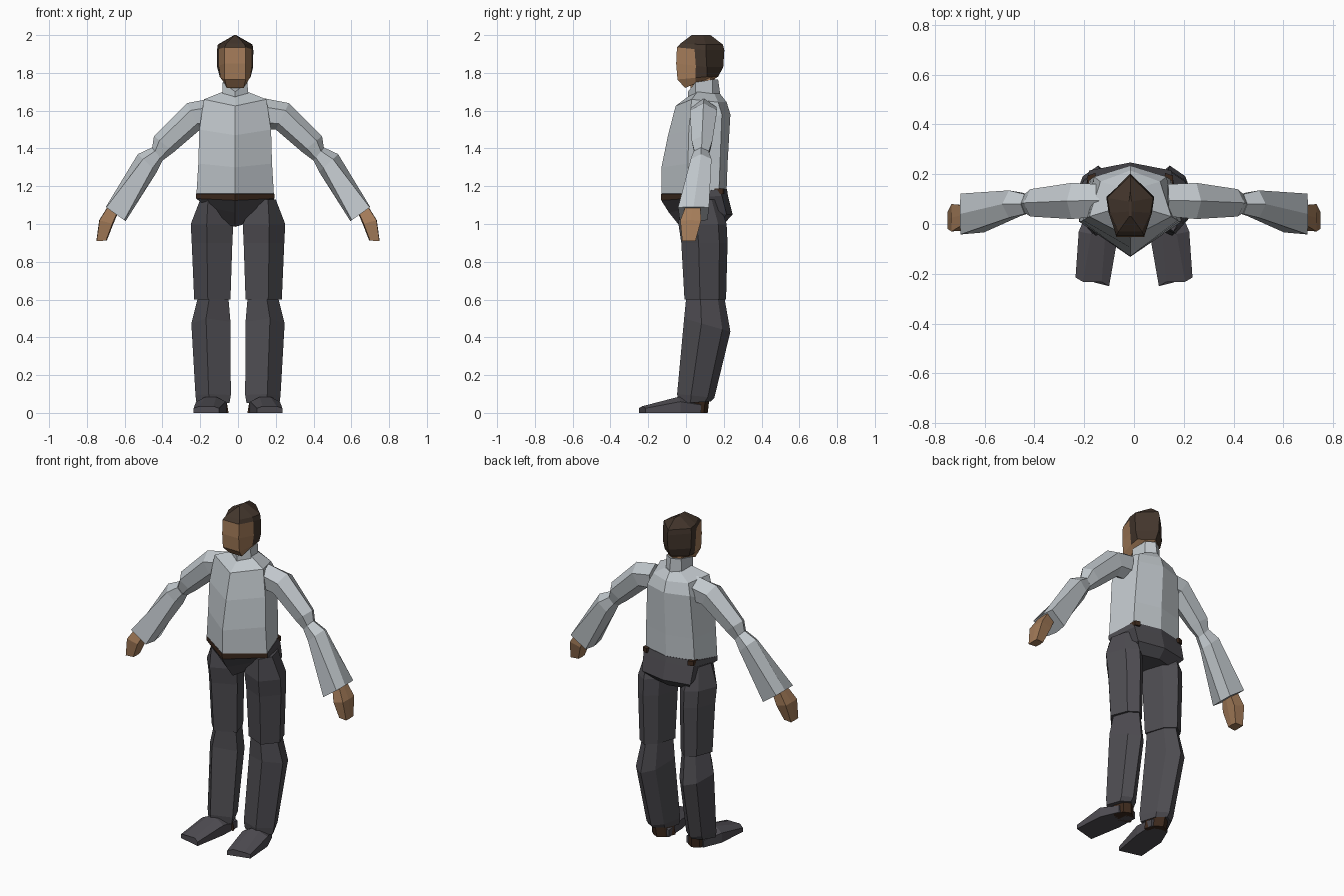
import bpy, bmesh

def material(name, rgb):
    m = bpy.data.materials.new(name)
    m.diffuse_color = (*rgb, 1)
    return m

SHIRT = material("pale grey shirt", (0.53, 0.57, 0.60))
CLOTH = material("dark grey trousers", (0.075, 0.072, 0.082))
SHOE = material("dark grey shoe", (0.078, 0.073, 0.085))
SKIN = material("skin", (0.37, 0.20, 0.10))
HAIR = material("dark brown hair", (0.055, 0.036, 0.025))
LEATHER = material("brown leather", (0.045, 0.022, 0.012))
CX = -0.015  # centre line of trunk and head

def loft(name, rings, mats, rule=None, mirror=False):
    """Skin a list of equal-length point rings, with closed ends."""
    bm = bmesh.new()
    s = -1 if mirror else 1
    vs = [[bm.verts.new((s * x, y, z)) for x, y, z in r] for r in rings]
    n = len(vs[0])
    for a, b in zip(vs, vs[1:]):
        for i in range(n):
            j = (i + 1) % n
            bm.faces.new((a[i], a[j], b[j], b[i]))
    bm.faces.new(vs[0][::-1])
    bm.faces.new(vs[-1])
    bmesh.ops.recalc_face_normals(bm, faces=bm.faces)
    if rule:
        for f in bm.faces:
            f.material_index = rule(f.calc_center_median(), f.normal)
    me = bpy.data.meshes.new(name)
    bm.to_mesh(me)
    bm.free()
    for m in mats:
        me.materials.append(m)
    ob = bpy.data.objects.new(name, me)
    bpy.context.collection.objects.link(ob)
    return ob

def pair(name, rings, mats, rule=None):
    loft("right_" + name, rings, mats, rule)
    loft("left_" + name, rings, mats, rule, True)

def trunk(ws, wb, yf, ys, yb, ybk, zf, zs, zb):
    """Hexagonal trunk section: ridge in front and behind, two corners each side."""
    return [(CX, yf, zf), (CX + ws, ys, zs), (CX + wb, yb, zb),
            (CX, ybk, zb), (CX - wb, yb, zb), (CX - ws, ys, zs)]

# torso
loft("shirt_torso", [
    trunk(0.205, 0.165, -0.13, 0.01, 0.175, 0.215, 1.155, 1.155, 1.18),
    trunk(0.195, 0.160, -0.13, 0.01, 0.18, 0.22, 1.30, 1.32, 1.32),
    trunk(0.19, 0.145, -0.095, 0.015, 0.19, 0.235, 1.47, 1.50, 1.58),
    trunk(0.165, 0.12, -0.055, 0.03, 0.17, 0.215, 1.625, 1.66, 1.645),
    trunk(0.065, 0.05, 0.005, 0.06, 0.15, 0.18, 1.67, 1.70, 1.69)], [SHIRT])

# collar and neck
loft("collar", [
    trunk(0.068, 0.055, 0.01, 0.05, 0.14, 0.185, 1.65, 1.66, 1.66),
    trunk(0.066, 0.05, 0.01, 0.05, 0.14, 0.17, 1.70, 1.75, 1.765)], [SHIRT])
loft("neck", [trunk(0.05, 0.045, 0.025, 0.06, 0.13, 0.15, z, z, z)
              for z in (1.68, 1.80)], [SKIN])

# pelvis with the belt across its front
loft("pelvis", [
    trunk(0.207, 0.168, -0.132, 0.01, 0.178, 0.217, 1.16, 1.16, 1.185),
    trunk(0.207, 0.17, -0.131, 0.01, 0.19, 0.222, 1.125, 1.135, 1.15),
    trunk(0.15, 0.165, -0.09, 0.04, 0.215, 0.247, 1.06, 1.09, 1.05),
    trunk(0.05, 0.12, -0.03, 0.06, 0.17, 0.20, 0.985, 1.0, 1.0)],
    [CLOTH, LEATHER], lambda c, n: int(c.z > 1.13 and n.y < -0.2 and n.z < 0.8))

# small belt patches at the back of the hips
for s in (-1, 1):
    loft("hip_patch", [[(CX + s * x, y, z) for x, y in
         ((0.135, 0.17), (0.171, 0.15), (0.171, 0.195), (0.14, 0.205))]
         for z in (1.16, 1.188)], [LEATHER])

# legs: six-sided sections inside a box, narrower behind
LEG = ((0.25, -1), (1, -0.25), (0.6, 0.65), (0, 1), (-0.6, 0.55), (-1, -0.5))

def leg(x0, x1, y0, y1, zf, zb=None):
    zb = zf if zb is None else zb
    return [((x0 + x1) / 2 + u * (x1 - x0) / 2, (y0 + y1) / 2 + v * (y1 - y0) / 2,
             zf + (zb - zf) * (v + 1) / 2) for u, v in LEG]

pair("thigh", [leg(0.09, 0.20, -0.03, 0.17, 1.13),
               leg(0.025, 0.25, -0.04, 0.215, 1.0),
               leg(0.03, 0.245, -0.025, 0.22, 0.9),
               leg(0.04, 0.232, -0.008, 0.212, 0.6)], [CLOTH])
pair("shin", [leg(0.05, 0.215, 0.0, 0.205, 0.6),
              leg(0.04, 0.247, -0.01, 0.235, 0.5, 0.43),
              leg(0.038, 0.225, -0.047, 0.15, 0.10, 0.08),
              leg(0.045, 0.22, -0.04, 0.13, 0.05, 0.06)], [CLOTH])

# shoes and heels
def shoe(xi, yi, xo, yo, h, t):
    return [(xi, yi, 0), (xo, yo, 0), (xo, yo, h * 0.7), (xo - t, (yi + yo) / 2, h),
            (xi + t, (yi + yo) / 2, h), (xi, yi, h * 0.7)]

pair("shoe", [shoe(0.10, -0.25, 0.235, -0.215, 0.035, 0.03),
              shoe(0.065, -0.05, 0.222, -0.03, 0.085, 0.05),
              shoe(0.06, 0.08, 0.175, 0.08, 0.06, 0.04)], [SHOE])
pair("heel", [leg(0.05, 0.185, 0.0, 0.115, 0.0), leg(0.06, 0.185, 0.0, 0.122, 0.06)],
     [LEATHER])

# arms: six-sided sections between an upper and a lower outline point
ARM = ((1, 0), (0.45, 1), (-0.55, 0.85), (-1, 0), (-0.55, -0.85), (0.45, -1))
BOX = ((1, 0), (0.95, 1), (-0.85, 0.9), (-1, 0), (-0.85, -0.9), (0.95, -1))

def arm(top, low, y0, y1, section=ARM):
    (xt, zt), (xl, zl) = top, low
    return [((xt + xl) / 2 + u * (xt - xl) / 2, (y0 + y1) / 2 + v * (y1 - y0) / 2,
             (zt + zl) / 2 + u * (zt - zl) / 2) for u, v in section]

pair("upper_arm", [arm((0.14, 1.665), (0.13, 1.50), 0.03, 0.16),
                   arm((0.27, 1.64), (0.20, 1.50), 0.02, 0.165),
                   arm((0.445, 1.465), (0.34, 1.38), 0.03, 0.14),
                   arm((0.455, 1.40), (0.40, 1.335), 0.045, 0.12)], [SHIRT])
pair("forearm", [arm((0.455, 1.405), (0.40, 1.335), 0.04, 0.12),
                 arm((0.53, 1.37), (0.43, 1.275), 0.025, 0.135),
                 arm((0.70, 1.09), (0.595, 1.015), -0.042, 0.122, BOX)], [SHIRT])
pair("hand", [arm((0.685, 1.10), (0.635, 1.06), 0.0, 0.075, BOX),
              arm((0.735, 1.02), (0.66, 1.00), -0.03, 0.08, BOX),
              arm((0.75, 0.91), (0.695, 0.912), -0.02, 0.05, BOX)], [SKIN])

# head: flat face, hair over crown, sides and back
def head(xf, yf, xm, ym, xs, ys, yb, zf, zb):
    zm = zf + (zb - zf) * 0.6
    return [(CX - xf, yf, zf), (CX + xf, yf, zf), (CX + xm, ym, zm), (CX + xs, ys, zb),
            (CX, yb, zb), (CX - xs, ys, zb), (CX - xm, ym, zm)]

loft("head", [
    head(0.045, -0.005, 0.055, 0.05, 0.055, 0.09, 0.14, 1.72, 1.76),
    head(0.056, -0.045, 0.078, 0.05, 0.082, 0.11, 0.17, 1.765, 1.78),
    head(0.056, -0.052, 0.086, 0.052, 0.095, 0.11, 0.197, 1.85, 1.83),
    head(0.056, -0.048, 0.087, 0.045, 0.096, 0.105, 0.203, 1.935, 1.92),
    head(0.047, -0.03, 0.082, 0.045, 0.092, 0.105, 0.195, 1.955, 1.95),
    head(0.004, 0.03, 0.005, 0.05, 0.005, 0.09, 0.13, 2.0, 2.0)],
    [SKIN, HAIR], lambda c, n: int(c.z > 1.937 or (c.y > 0.06 and c.z > 1.775)))
